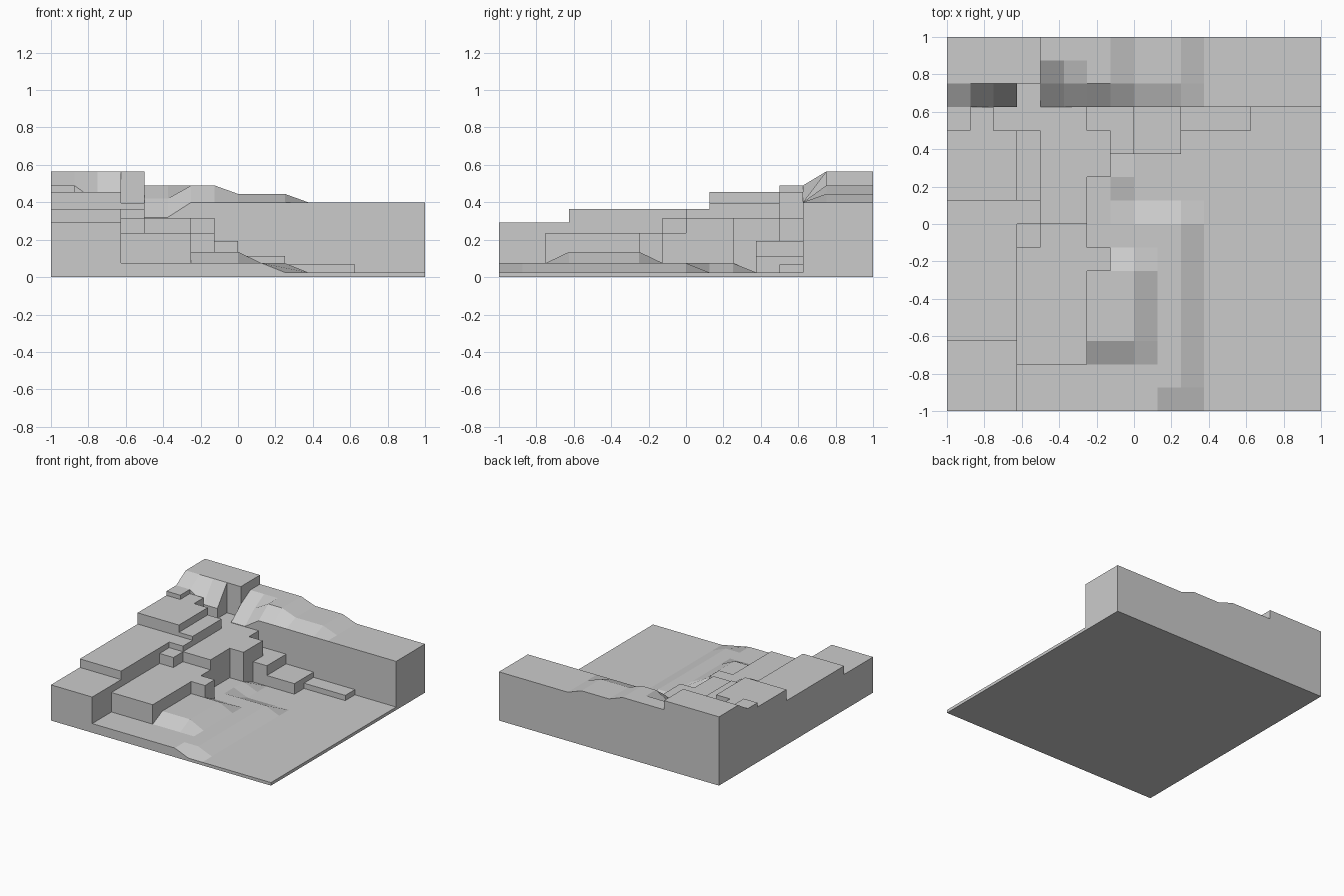
import bpy, bmesh

if "Cube" in bpy.data.objects:
    bpy.data.objects.remove(bpy.data.objects["Cube"])

S, N = 0.125, 16            # cell size and cells per side
H = {}                      # (i, j) -> corner heights: (x0y0, x1y0, x1y1, x0y1)


def idx(v):
    return round((v + 1) / S)


def fill(x0, x1, y0, y1, h):
    """Set cells of a rectangle to a flat height or to a height function of x, y."""
    f = h if callable(h) else (lambda x, y: h)
    for i in range(idx(x0), idx(x1)):
        for j in range(idx(y0), idx(y1)):
            H[i, j] = [f((i + a) * S - 1, (j + b) * S - 1)
                       for a, b in ((0, 0), (1, 0), (1, 1), (0, 1))]


# low valley floor with gentle banks and one mound
def valley(x, y):
    if -0.625 <= y <= -0.25 and x <= 0:
        return 0.135
    if y <= 0:
        edge = 0.125 if y <= -1 else 0.25
    else:
        edge = -0.125 if y <= 0.25 else -2
    return 0.075 if x <= edge else 0.025


# high ridge along the back, dropping to the right, with a dip near the block
def ridge(x, y):
    dip = x <= -0.375
    if y <= 0.625:
        return 0.32 if dip else 0.40
    if y <= 0.75 and dip:
        return 0.42
    return 0.49 if x <= -0.125 else 0.445 if x <= 0.25 else 0.40


# slope climbing to the tall corner block
def corner_slope(x, y):
    if y > 0.625:
        return 0.565
    return 0.49 if x <= -0.875 else 0.40


fill(-1, 1, -1, 0.625, valley)
fill(-0.5, 1, 0.625, 1, ridge)
fill(-1, -0.625, 0.625, 0.75, corner_slope)

# flat terraces: x0, x1, y0, y1, height
for t in (
    (-1, -0.5, 0.75, 1, 0.565),
    (-1, -0.625, -1, -0.625, 0.293),
    (-1, -0.625, -0.625, 0, 0.363),
    (-1, -0.5, 0, 0.125, 0.363),
    (-1, -0.625, 0.125, 0.625, 0.455),
    (-0.625, -0.5, 0.125, 0.5, 0.395),
    (-1, -0.875, 0.5, 0.625, 0.49),
    (-0.75, -0.5, 0.5, 0.625, 0.317),
    (-0.625, -0.5, 0.625, 0.75, 0.317),
    (-0.625, -0.25, -0.75, 0, 0.235),
    (-0.25, -0.125, -0.25, -0.125, 0.235),
    (-0.625, -0.5, -0.125, 0, 0.317),
    (-0.5, -0.25, 0, 0.625, 0.317),
    (-0.25, -0.125, 0.25, 0.5, 0.317),
    (-0.25, 0, 0.5, 0.625, 0.192),
    (-0.125, 0, 0.375, 0.5, 0.192),
    (0, 0.25, 0.375, 0.625, 0.112),
    (0.25, 0.625, 0.5, 0.625, 0.068),
):
    fill(*t)

bm = bmesh.new()


def face(pts):
    out = []
    for p in pts:
        if p not in out:
            out.append(p)
    if len(out) > 2:
        bm.faces.new([bm.verts.new(p) for p in out])


def wall(p, q, a, b):
    """Vertical wall between p and q from heights b up to heights a."""
    d0, d1 = a[0] - b[0], a[1] - b[1]
    top = [(*p, a[0]), (*q, a[1])]
    low = [(*p, b[0]), (*q, b[1])]
    if d0 * d1 < 0:         # the two surfaces cross along this edge
        t = d0 / (d0 - d1)
        m = (p[0] + (q[0] - p[0]) * t, p[1] + (q[1] - p[1]) * t,
             a[0] + (a[1] - a[0]) * t)
        face([low[0], m, top[0]])
        face([low[1], top[1], m])
    else:
        face([low[0], low[1], top[1], top[0]])


# surface, underside and walls
ZERO = [0.0] * 4
for i in range(N):
    for j in range(N):
        h = H[i, j]
        c = [((i + a) * S - 1, (j + b) * S - 1)
             for a, b in ((0, 0), (1, 0), (1, 1), (0, 1))]
        face([(*c[k], h[k]) for k in range(4)])
        face([(*c[k], 0.0) for k in (3, 2, 1, 0)])
        r, u = H.get((i + 1, j), ZERO), H.get((i, j + 1), ZERO)
        wall(c[1], c[2], (h[1], h[2]), (r[0], r[3]))
        wall(c[2], c[3], (h[2], h[3]), (u[1], u[0]))
        if i == 0:
            wall(c[3], c[0], (h[3], h[0]), (0.0, 0.0))
        if j == 0:
            wall(c[0], c[1], (h[0], h[1]), (0.0, 0.0))

bmesh.ops.remove_doubles(bm, verts=bm.verts, dist=1e-4)
bmesh.ops.recalc_face_normals(bm, faces=bm.faces)
bmesh.ops.dissolve_limit(bm, angle_limit=0.01, verts=bm.verts, edges=bm.edges)

mesh = bpy.data.meshes.new("terraced_terrain")
bm.to_mesh(mesh)
bm.free()
bpy.context.collection.objects.link(bpy.data.objects.new("terraced_terrain", mesh))
